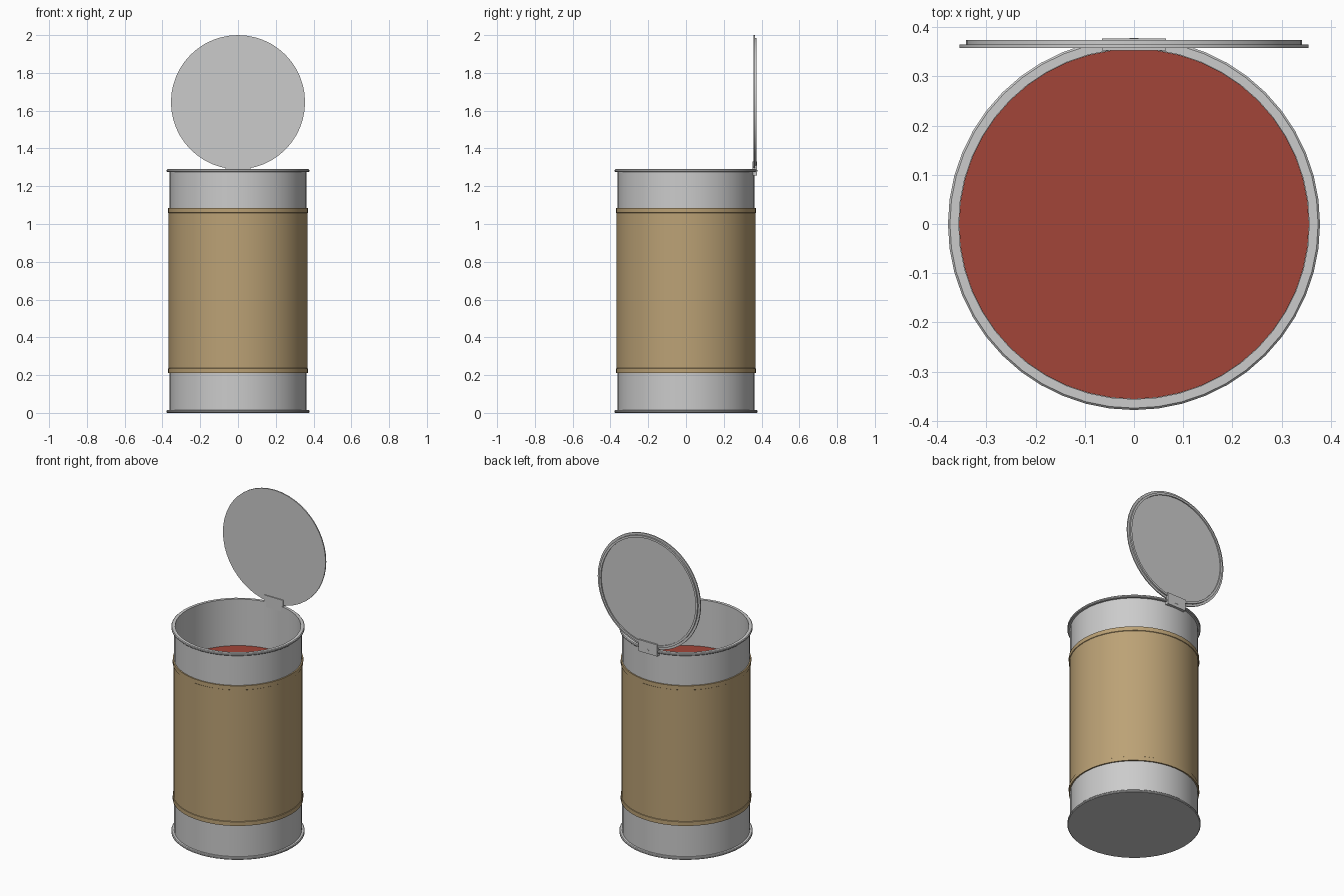
import bpy, bmesh
from math import cos, sin, pi, radians
from mathutils import Matrix

if "Cube" in bpy.data.objects:
    bpy.data.objects.remove(bpy.data.objects["Cube"])

SIDES = 48


def material(name, rgb):
    m = bpy.data.materials.new(name)
    m.diffuse_color = (*rgb, 1)
    m.use_nodes = True
    m.node_tree.nodes["Principled BSDF"].inputs["Base Color"].default_value = m.diffuse_color
    return m


def finish(name, bm, mat=None):
    bmesh.ops.recalc_face_normals(bm, faces=bm.faces)
    mesh = bpy.data.meshes.new(name)
    bm.to_mesh(mesh)
    bm.free()
    ob = bpy.data.objects.new(name, mesh)
    bpy.context.collection.objects.link(ob)
    if mat:
        mesh.materials.append(mat)
    bpy.ops.object.select_all(action='DESELECT')
    ob.select_set(True)
    bpy.context.view_layer.objects.active = ob
    bpy.ops.object.shade_smooth_by_angle(angle=radians(30))
    return ob


def lathe(name, profile, mat=None, closed=False, transform=None):
    """Spin (radius, z) points round z; open profiles get flat caps."""
    bm = bmesh.new()
    rings = [[bm.verts.new((r * cos(2 * pi * i / SIDES), r * sin(2 * pi * i / SIDES), z))
              for i in range(SIDES)] for r, z in profile]
    pairs = list(zip(rings, rings[1:]))
    if closed:
        pairs.append((rings[-1], rings[0]))
    else:
        bm.faces.new(rings[0])
        bm.faces.new(rings[-1])
    for a, b in pairs:
        for i in range(SIDES):
            j = (i + 1) % SIDES
            bm.faces.new((a[i], a[j], b[j], b[i]))
    if transform:
        bm.transform(transform)
    return finish(name, bm, mat)


tan = material("label_tan", (0.50, 0.36, 0.18))
red = material("contents_red", (0.36, 0.06, 0.04))

# Can with rolled rims, open at the top
lathe("can_body", [(0.374, 0), (0.378, 0.004), (0.378, 0.011), (0.374, 0.015),
                   (0.362, 0.015), (0.362, 1.275), (0.374, 1.275),
                   (0.378, 1.279), (0.378, 1.286), (0.374, 1.29),
                   (0.356, 1.29), (0.356, 0.02)])

# Label sleeve with a raised band at each end
lathe("label", [(0.361, 0.21), (0.370, 0.21), (0.370, 0.235), (0.367, 0.237),
                (0.367, 1.058), (0.370, 1.06), (0.370, 1.085), (0.361, 1.085)],
      tan, closed=True)

# Contents
lathe("contents", [(0.3555, 0.95), (0.3555, 1.0)], red)

# Lid standing upright, its stepped lip facing backwards
stand = Matrix.Translation((0, 0.358, 1.645)) @ Matrix.Rotation(-pi / 2, 4, 'X')
lathe("lid", [(0.355, 0), (0.355, 0.007), (0.341, 0.007), (0.341, 0.016),
              (0.328, 0.016), (0.328, 0.009)], transform=stand)

# Hinge plate joining lid and rim
bm = bmesh.new()
bmesh.ops.create_cube(bm, size=1)
bm.transform(Matrix.Translation((0, 0.3645, 1.294)) @ Matrix.Diagonal((0.13, 0.025, 0.072, 1)))
finish("hinge", bm)
